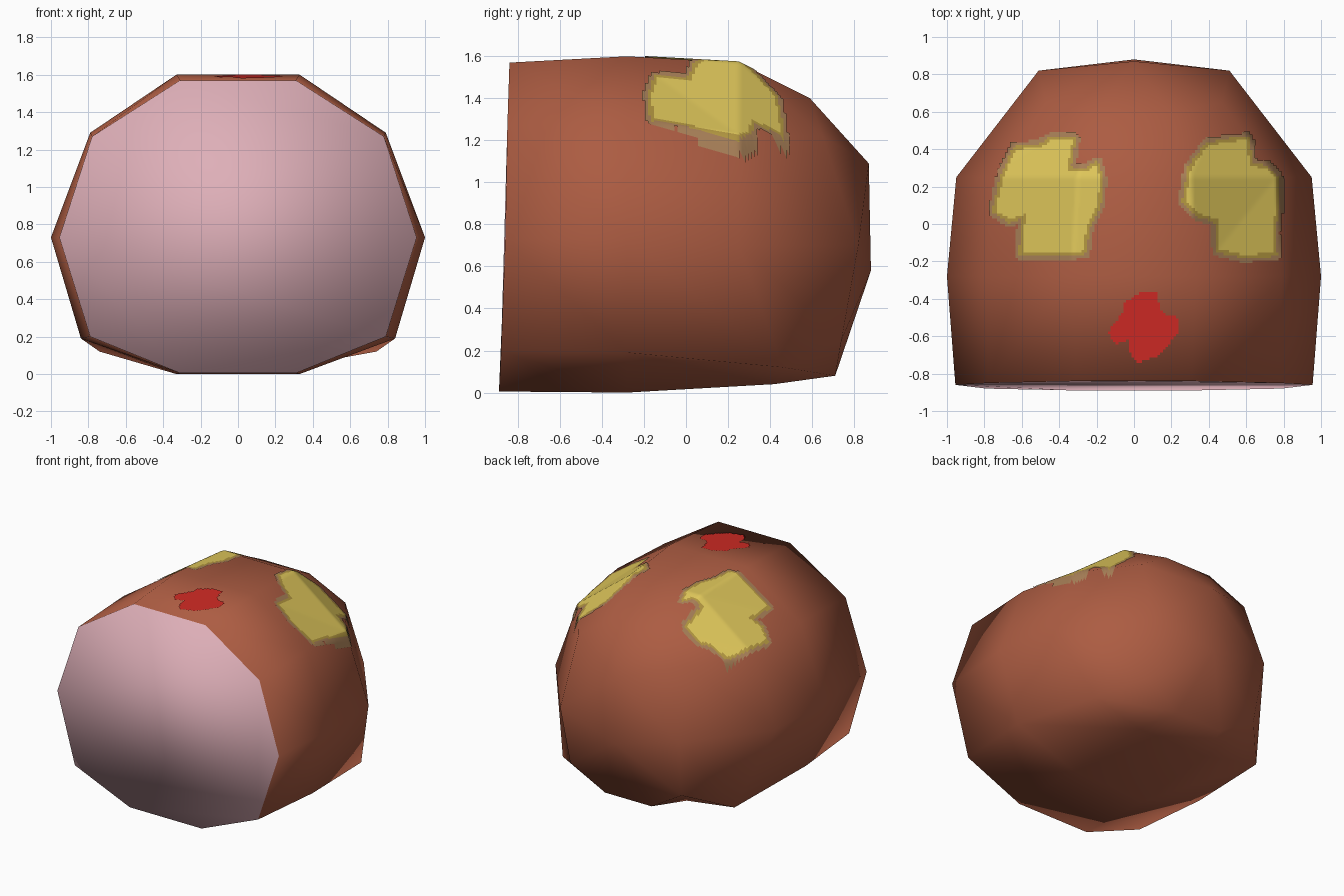
import bpy, bmesh, math
from mathutils import Vector
from mathutils.bvhtree import BVHTree

if "Cube" in bpy.data.objects:
    bpy.data.objects.remove(bpy.data.objects["Cube"])


def material(name, rgb):
    lin = [((c / 255 + 0.055) / 1.055) ** 2.4 for c in rgb]
    m = bpy.data.materials.new(name)
    m.diffuse_color = (*lin, 1)
    m.use_nodes = True
    m.node_tree.nodes["Principled BSDF"].inputs["Base Color"].default_value = m.diffuse_color
    return m


brown = material("brown skin", (172, 92, 66))
pink = material("pale pink", (222, 175, 184))
yellow = material("yellow", (222, 198, 90))
olive = material("dark yellow", (178, 150, 64))
tan = material("tan edge", (166, 126, 86))
red = material("red", (208, 42, 36))


def finish(bm, name, mats):
    for f in bm.faces:
        f.smooth = True
    me = bpy.data.meshes.new(name)
    bm.to_mesh(me)
    for m in mats:
        me.materials.append(m)
    ob = bpy.data.objects.new(name, me)
    bpy.context.collection.objects.link(ob)
    return ob


# Body: ten-sided rings from front to back, right halves from top to bottom
rings = [
    [(.31, -.84, 1.57), (.78, -.85, 1.27), (.955, -.86, .73), (.79, -.88, .20), (.31, -.89, .005)],
    [(.33, -.28, 1.60), (.79, -.28, 1.29), (1.0, -.28, .73), (.84, -.28, .19), (.33, -.28, 0)],
    [(.30, .25, 1.57), (.76, .25, 1.22), (.95, .25, .70), (.74, .46, .12), (.30, .42, .04)],
    [(.20, .59, 1.40), (.47, .65, 1.22), (.51, .82, .70), (.48, .74, .25), (.20, .71, .08)],
]
bm = bmesh.new()
loops = []
for half in rings:
    full = half + [(-x, y, z) for x, y, z in reversed(half)]
    loops.append([bm.verts.new(p) for p in full])
for a, b in zip(loops, loops[1:]):
    for i in range(10):
        j = (i + 1) % 10
        bm.faces.new((a[i], a[j], b[j], b[i]))

# Rounded back end closed around two middle points
upper = bm.verts.new((0, .87, 1.09))
lower = bm.verts.new((0, .88, .58))
end = loops[-1]
for i in range(10):
    j = (i + 1) % 10
    hub = upper if i in (0, 1, 7, 8, 9) else lower
    bm.faces.new((end[i], end[j], hub))
bm.faces.new((end[2], lower, upper))
bm.faces.new((end[7], upper, lower))

# Flat front face
front = bm.faces.new(loops[0])
front.material_index = 1
bmesh.ops.recalc_face_normals(bm, faces=bm.faces)
body_tree = BVHTree.FromBMesh(bm)
finish(bm, "body", [brown, pink])


def signed_distance(p, poly):
    """Distance to the outline, negative inside."""
    best, inside = 9.0, False
    for a, b in zip(poly, poly[1:] + poly[:1]):
        a, b = Vector(a), Vector(b)
        t = max(0, min(1, (p - a).dot(b - a) / (b - a).length_squared))
        best = min(best, (p - a - (b - a) * t).length)
        if (a.y > p.y) != (b.y > p.y):
            if p.x < a.x + (p.y - a.y) / (b.y - a.y) * (b.x - a.x):
                inside = not inside
    return -best if inside else best


def spot(name, poly, mats, limits, cell=0.014):
    """Thin painted plate of small cells laid on the body from above."""
    bm = bmesh.new()
    nodes = {}

    def node(i, j):
        if (i, j) not in nodes:
            hit, n, _, _ = body_tree.ray_cast(Vector((i * cell, j * cell, 3)), Vector((0, 0, -1)))
            nodes[i, j] = bm.verts.new(hit + n * 0.006)
        return nodes[i, j]

    xs, ys = [p[0] for p in poly], [p[1] for p in poly]
    pad = 0.06
    for i in range(math.floor((min(xs) - pad) / cell), math.ceil((max(xs) + pad) / cell)):
        for j in range(math.floor((min(ys) - pad) / cell), math.ceil((max(ys) + pad) / cell)):
            d = signed_distance(Vector(((i + .5) * cell, (j + .5) * cell)), poly)
            layer = next((k for k, lim in enumerate(limits) if d < lim), None)
            if layer is not None:
                f = bm.faces.new((node(i, j), node(i + 1, j), node(i + 1, j + 1), node(i, j + 1)))
                f.material_index = layer
    finish(bm, name, mats)


# Ragged yellow spots with darker borders, and the red mark
left = [(-.74, .07), (-.70, .25), (-.63, .40), (-.50, .41), (-.44, .45), (-.32, .45), (-.35, .29),
        (-.26, .28), (-.20, .32), (-.18, .24), (-.19, .10), (-.25, -.02), (-.27, -.15),
        (-.42, -.16), (-.60, -.16), (-.58, .05), (-.66, .02)]
right = [(.27, .12), (.30, .30), (.39, .42), (.50, .44), (.60, .45), (.62, .31), (.70, .30),
         (.76, .24), (.76, .10), (.74, -.05), (.75, -.16), (.58, -.17), (.45, -.14),
         (.44, .02), (.34, .05)]
mark = [(.04, -.36), (.12, -.37), (.15, -.48), (.24, -.50), (.24, -.57), (.19, -.64), (.12, -.71),
        (.02, -.74), (-.02, -.70), (-.03, -.62), (-.10, -.64), (-.14, -.58), (-.10, -.52),
        (-.05, -.47), (-.05, -.42)]
for name, poly in (("left_spot", left), ("right_spot", right)):
    spot(name, poly, [yellow, olive, tan], [-0.004, 0.014, 0.036])
spot("red_mark", mark, [red], [0])
